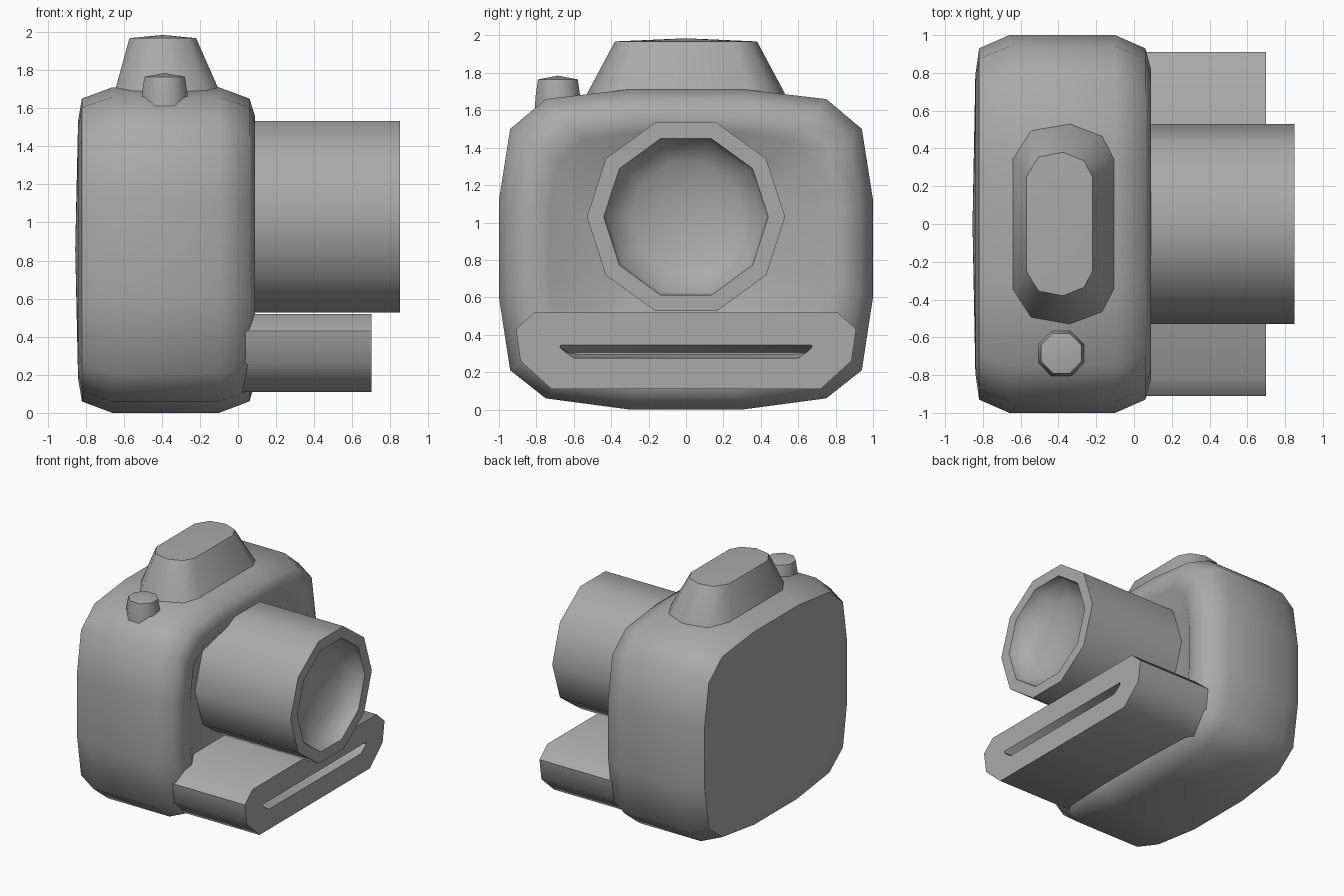
import bpy
import bmesh
from math import cos, sin, pi, radians
from mathutils import Vector

cube = bpy.data.objects.get("Cube")
if cube:
    bpy.data.objects.remove(cube, do_unlink=True)

grey = bpy.data.materials.new("plain grey")
grey.use_nodes = True
grey.diffuse_color = (0.4, 0.4, 0.4, 1)
grey.node_tree.nodes["Principled BSDF"].inputs["Base Color"].default_value = (0.4, 0.4, 0.4, 1)


def loft(name, rings, angle=50, start_tip=None, end_tip=None):
    """Skin a list of equal-length rings and close both ends, with a tip or a flat face."""
    bm = bmesh.new()
    loops = [[bm.verts.new(p) for p in ring] for ring in rings]
    n = len(loops[0])
    for a, b in zip(loops, loops[1:]):
        for i in range(n):
            j = (i + 1) % n
            bm.faces.new((a[i], a[j], b[j], b[i]))
    for loop, tip in ((loops[0], start_tip), (loops[-1], end_tip)):
        if tip:
            t = bm.verts.new(tip)
            for i in range(n):
                bm.faces.new((loop[i], loop[(i + 1) % n], t))
        else:
            bm.faces.new(loop)
    bmesh.ops.recalc_face_normals(bm, faces=bm.faces)
    mesh = bpy.data.meshes.new(name)
    bm.to_mesh(mesh)
    bm.free()
    obj = bpy.data.objects.new(name, mesh)
    bpy.context.collection.objects.link(obj)
    mesh.materials.append(grey)
    bpy.ops.object.select_all(action='DESELECT')
    obj.select_set(True)
    bpy.context.view_layer.objects.active = obj
    bpy.ops.object.shade_smooth_by_angle(angle=radians(angle))
    return obj


def mirrored(half):
    """Close a right-hand half outline across y = 0."""
    return half + [(-y, z) for y, z in reversed(half)]


def section(outline, x, scale=1.0, centre=0.86):
    return [(x, y * scale, centre + (z - centre) * scale) for y, z in outline]


def circle(x, r, n=10, z=1.03):
    return [(x, r * cos(2 * pi * i / n), z + r * sin(2 * pi * i / n)) for i in range(n)]


# Rounded body with a shallow pocket around the lens
body = mirrored([(0.3, 0.0), (0.75, 0.06), (0.94, 0.21), (1.0, 0.6),
                 (1.0, 1.12), (0.94, 1.5), (0.75, 1.66), (0.32, 1.71)])
body_steps = [(-0.84, 0.79), (-0.82, 0.93), (-0.66, 1.0), (-0.1, 1.0),
              (0.06, 0.93), (0.09, 0.82), (0.075, 0.73), (-0.02, 0.58)]
loft("camera_body", [section(body, x, s) for x, s in body_steps], 55,
     start_tip=(-0.855, 0, 0.86), end_tip=(-0.03, 0, 0.9))

# Lens barrel with a hollow dish
lens_steps = [(-0.1, 0.53), (0.85, 0.53), (0.85, 0.44), (0.78, 0.42), (0.71, 0.3), (0.67, 0.15)]
loft("lens_barrel", [circle(x, r) for x, r in lens_steps], end_tip=(0.66, 0, 1.03))

# Print tray with a tapering slot
tray = mirrored([(0.72, 0.11), (0.885, 0.26), (0.91, 0.43), (0.81, 0.52)])
slot = mirrored([(0.6, 0.275), (0.65, 0.31), (0.675, 0.335), (0.67, 0.345)])
slot_floor = [(y * 0.96, 0.30 + (z - 0.31) * 0.15) for y, z in slot]
loft("print_tray", [section(tray, -0.1), section(tray, 0.7), section(slot, 0.7),
                    section(slot_floor, 0.6)])

# Flared viewfinder hump
top = [(0.175, 0.25), (0.13, 0.335), (0.02, 0.38), (-0.11, 0.355), (-0.175, 0.25)]
top += [(x, -y) for x, y in reversed(top)]
hump_steps = [(1.6, 1.75, 1.45), (1.69, 1.57, 1.39), (1.968, 1.0, 1.0)]
loft("viewfinder_hump",
     [[(-0.395 + x * sx + 0.04 * (sx - 1), y * sy, z) for x, y in top]
      for z, sx, sy in hump_steps], end_tip=(-0.395, 0, 1.985))

# Shutter button
button_steps = [(1.55, 0.135), (1.67, 0.13), (1.765, 0.115)]
loft("shutter_button",
     [[(-0.385 + r * cos(pi * (i + 0.5) / 4), -0.685 + r * sin(pi * (i + 0.5) / 4), z)
       for i in range(8)] for z, r in button_steps], 60, end_tip=(-0.385, -0.685, 1.785))
